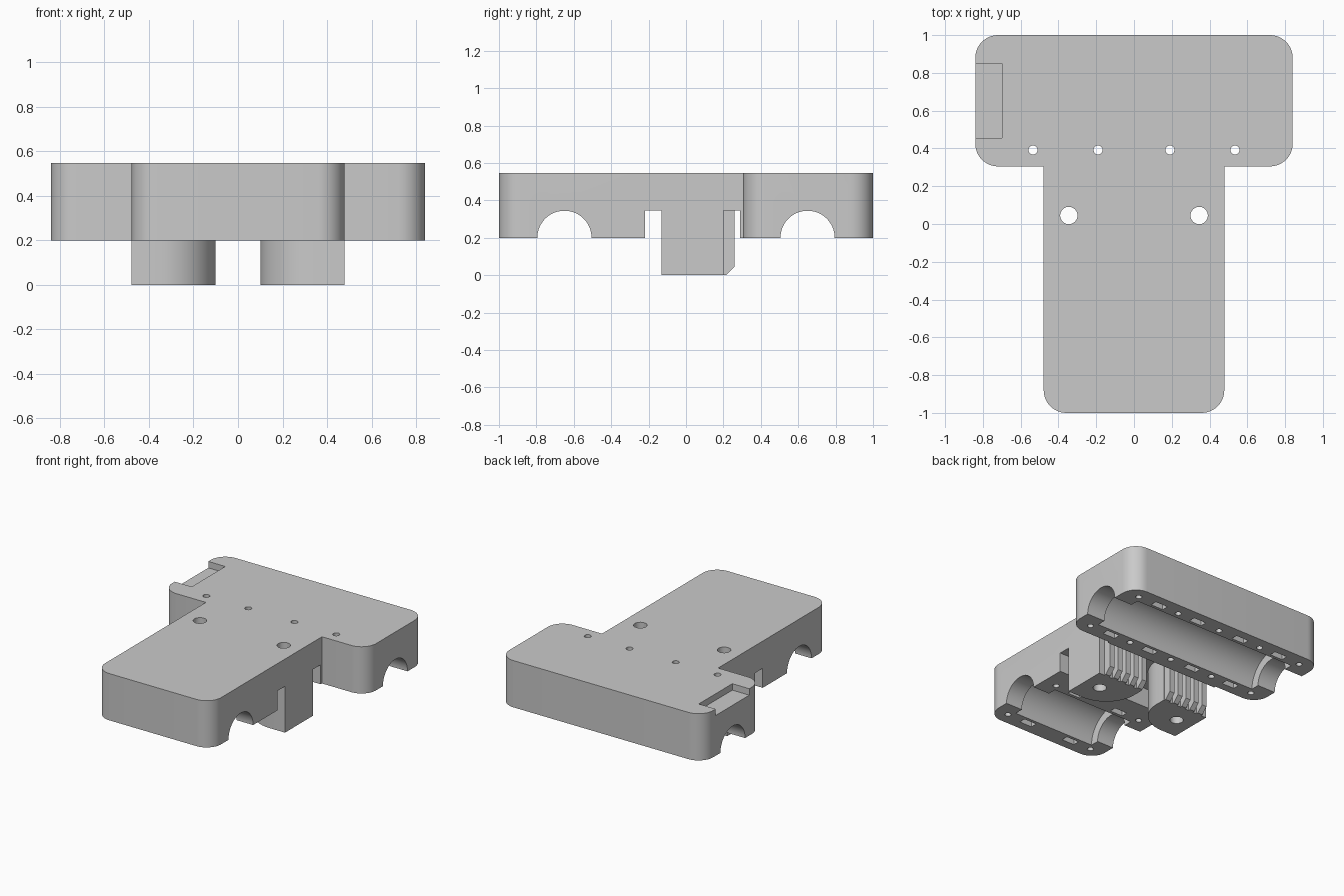
import bpy, bmesh
from math import cos, sin, pi, radians
from mathutils import Vector, Matrix

if "Cube" in bpy.data.objects:
    bpy.data.objects.remove(bpy.data.objects["Cube"])

grey = bpy.data.materials.new("plain grey")
grey.use_nodes = True
grey.diffuse_color = (0.59, 0.59, 0.59, 1)
grey.node_tree.nodes["Principled BSDF"].inputs["Base Color"].default_value = grey.diffuse_color


def finish(name, bm):
    bmesh.ops.recalc_face_normals(bm, faces=bm.faces)
    mesh = bpy.data.meshes.new(name)
    bm.to_mesh(mesh)
    bm.free()
    obj = bpy.data.objects.new(name, mesh)
    bpy.context.scene.collection.objects.link(obj)
    mesh.materials.append(grey)
    return obj


def prism(name, outline, low, high, matrix=None):
    """Extrude a flat outline between two heights, then transform it."""
    bm = bmesh.new()
    face = bm.faces.new([bm.verts.new((x, y, low)) for x, y in outline])
    top = bmesh.ops.extrude_face_region(bm, geom=[face])["geom"]
    bmesh.ops.translate(bm, vec=(0, 0, high - low),
                        verts=[v for v in top if isinstance(v, bmesh.types.BMVert)])
    if matrix:
        bm.transform(matrix)
    return finish(name, bm)


def box(name, x0, x1, y0, y1, z0, z1):
    return prism(name, [(x0, y0), (x1, y0), (x1, y1), (x0, y1)], z0, z1)


def rod(name, x, y, radius, z0, z1, steps=32):
    ring = [(x + radius * cos(2 * pi * i / steps), y + radius * sin(2 * pi * i / steps))
            for i in range(steps)]
    return prism(name, ring, z0, z1)


def stepped_tunnel(name, y, narrow, wide, pocket, half):
    """Cutter turned about a line along x: narrow ends and a wide middle."""
    steps = 64
    bm = bmesh.new()
    rings = []
    for x, r in ((-half, narrow), (-pocket, narrow), (-pocket, wide),
                 (pocket, wide), (pocket, narrow), (half, narrow)):
        angles = [2 * pi * (i + 0.5) / steps for i in range(steps)]
        rings.append([bm.verts.new((x, y + r * cos(a), BASE + r * sin(a))) for a in angles])
    for a, b in zip(rings, rings[1:]):
        for i in range(steps):
            j = (i + 1) % steps
            bm.faces.new((a[i], a[j], b[j], b[i]))
    bm.faces.new(rings[0])
    bm.faces.new(rings[-1])
    return finish(name, bm)


def rounded(corners, steps=12):
    """Outline with an arc at each right-angled corner given as x, y, radius."""
    points = []
    for i, (x, y, r) in enumerate(corners):
        p = Vector((x, y))
        if r == 0:
            points.append(p)
            continue
        a = (Vector(corners[i - 1][:2]) - p).normalized()
        b = (Vector(corners[(i + 1) % len(corners)][:2]) - p).normalized()
        for k in range(steps + 1):
            t = k / steps * pi / 2
            points.append(p + a * r * (1 - sin(t)) + b * r * (1 - cos(t)))
    return points


def cut(obj, cutters):
    """Subtract every cutter, bake the result and remove the cutters."""
    for c in cutters:
        c.hide_render = True
        mod = obj.modifiers.new("cut", 'BOOLEAN')
        mod.operation = 'DIFFERENCE'
        mod.solver = 'EXACT'
        mod.object = c
    graph = bpy.context.evaluated_depsgraph_get()
    obj.data = bpy.data.meshes.new_from_object(obj.evaluated_get(graph))
    obj.modifiers.clear()
    for c in cutters:
        bpy.data.objects.remove(c)


def smooth(obj):
    bpy.ops.object.select_all(action='DESELECT')
    obj.select_set(True)
    bpy.context.view_layer.objects.active = obj
    bpy.ops.object.shade_smooth_by_angle(angle=radians(30))


BASE, TOP, RECESS = 0.2, 0.548, 0.345
WIDE, NARROW, R = 0.84, 0.478, 0.12
BEARING_Y, RIM = 0.65, 0.258

# T-shaped carriage body
body = prism("carriage_body", rounded([
    (-NARROW, -1, R), (NARROW, -1, R), (NARROW, 0.305, 0), (WIDE, 0.305, R),
    (WIDE, 1, R), (-WIDE, 1, R), (-WIDE, 0.305, R), (-NARROW, 0.305, 0)]), BASE, TOP)

# Cross recess under the body and switch notch on top
cutters = [box("recess_cutter", -0.6, 0.6, -0.22, 0.29, 0.1, RECESS),
           box("notch_cutter", -0.9, -0.7, 0.455, 0.85, 0.5, 0.6)]

# Bearing tunnels with wider pockets, screw holes and tie slots in the rims
for y, pocket, holes, slots in (
        (-BEARING_Y, 0.34, (-0.37, 0.37), (-0.19, 0.19)),
        (BEARING_Y, 0.69, (-0.72, -0.365, 0, 0.365, 0.72), (-0.535, -0.19, 0.19, 0.535))):
    cutters.append(stepped_tunnel("bearing_cutter", y, 0.145, 0.21, pocket, 1))
    for rim in (y - RIM, y + RIM):
        cutters += [rod("screw_cutter", x, rim, 0.022, 0.1, 0.32, 20) for x in holes]
        cutters += [box("slot_cutter", x - 0.052, x + 0.052, rim - 0.025, rim + 0.025,
                        0.1, 0.29) for x in slots]

# Holes open at the top
cutters += [rod("top_hole_cutter", x, 0.392, 0.024, 0.1, 0.6, 24)
            for x in (-0.535, -0.19, 0.19, 0.535)]
cutters += [rod("leg_hole_cutter", x, 0.045, 0.046, 0.1, 0.6) for x in (-0.345, 0.345)]
cut(body, cutters)
smooth(body)

# Belt clamp legs with chamfered teeth on the back
for side, label in ((1, "left"), (-1, "right")):
    leg = prism(label + "_belt_leg", rounded([
        (side * 0.1, -0.13, 0.25), (side * NARROW, -0.13, 0),
        (side * NARROW, 0.2, 0), (side * 0.1, 0.2, 0)]), 0, RECESS)
    cut(leg, [rod("leg_bore_cutter", side * 0.345, 0.045, 0.046, -0.1, 0.6)])
    smooth(leg)
    tooth = [(0.2, 0), (0.215, 0), (0.26, 0.045), (0.26, RECESS), (0.2, RECESS)]
    upright = Matrix(((0, 0, 1, 0), (1, 0, 0, 0), (0, 1, 0, 0), (0, 0, 0, 1)))
    for i in range(5):
        x = side * (0.125 + 0.072 * i)
        prism(f"{label}_belt_tooth_{i + 1}", tooth, x - 0.02, x + 0.02, upright)
